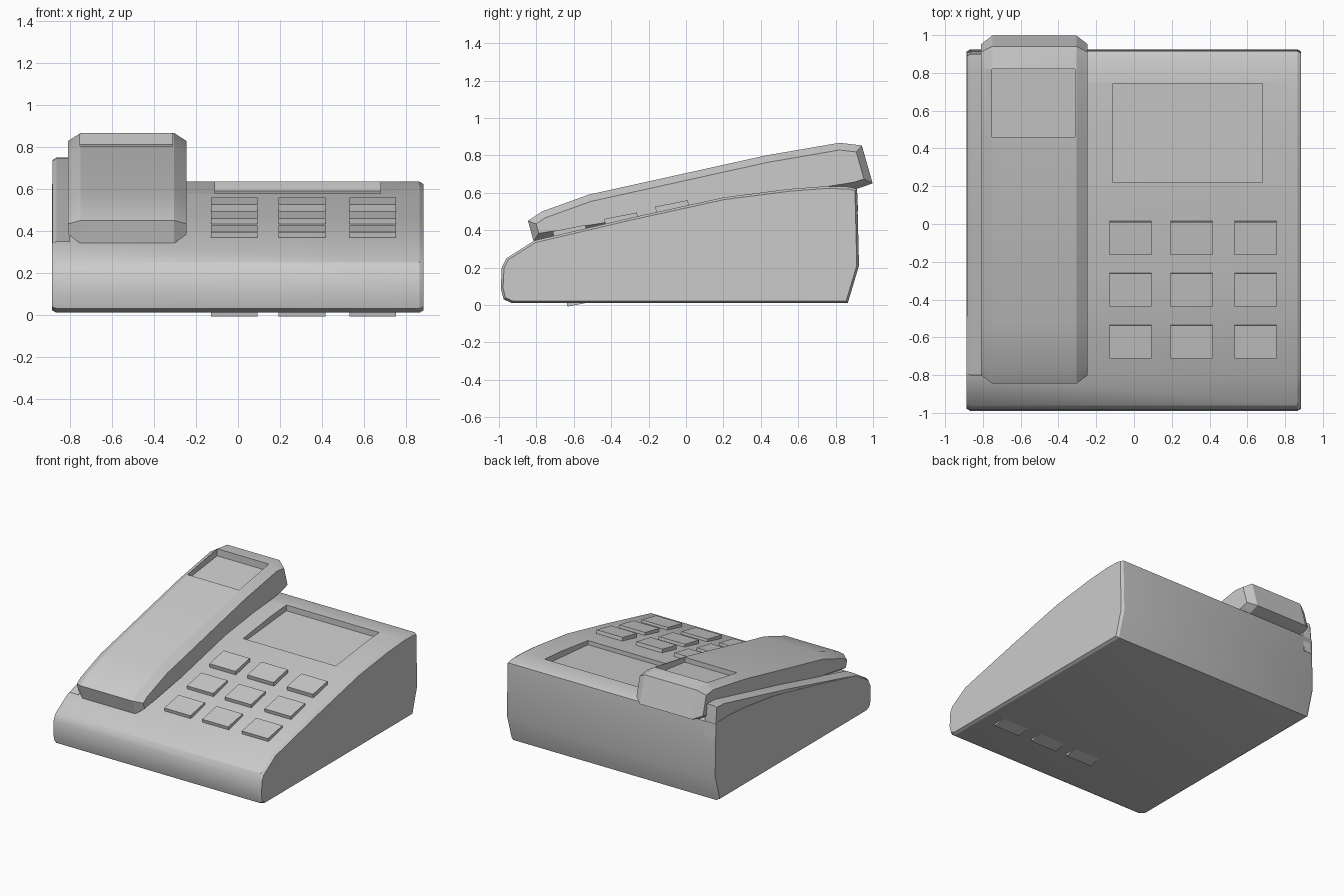
import bpy, bmesh, math
from mathutils import Vector, Matrix

if "Cube" in bpy.data.objects:
    bpy.data.objects.remove(bpy.data.objects["Cube"])


def inset_profile(pts, d):
    """Move each corner of a counter-clockwise outline inwards by d."""
    out, n = [], len(pts)
    for i in range(n):
        p, a, b = (Vector(pts[k % n]) for k in (i, i - 1, i + 1))
        e1, e2 = (p - a).normalized(), (b - p).normalized()
        n1, n2 = Vector((-e1.y, e1.x)), Vector((-e2.y, e2.x))
        m = (n1 + n2).normalized()
        out.append(p + m * d / max(m.dot(n1), 0.5))
    return out


def loft(name, profile, stations, smooth=30):
    """Sweep a y-z profile along x; stations are (x, inset) pairs."""
    area = sum(p[0] * q[1] - q[0] * p[1]
               for p, q in zip(profile, profile[1:] + profile[:1]))
    if area < 0:
        profile = profile[::-1]
    bm = bmesh.new()
    rings = [[bm.verts.new((x, p[0], p[1])) for p in inset_profile(profile, d)]
             for x, d in stations]
    n = len(profile)
    for r, s in zip(rings, rings[1:]):
        for i in range(n):
            j = (i + 1) % n
            bm.faces.new((r[i], r[j], s[j], s[i]))
    bm.faces.new(rings[0])
    bm.faces.new(rings[-1])
    bmesh.ops.recalc_face_normals(bm, faces=bm.faces)
    mesh = bpy.data.meshes.new(name)
    bm.to_mesh(mesh)
    bm.free()
    ob = bpy.data.objects.new(name, mesh)
    bpy.context.collection.objects.link(ob)
    if smooth:
        activate(ob)
        bpy.ops.object.shade_smooth_by_angle(angle=math.radians(smooth))
    return ob


def activate(ob):
    bpy.ops.object.select_all(action='DESELECT')
    ob.select_set(True)
    bpy.context.view_layer.objects.active = ob


def cut(ob, profile, x0, x1):
    """Sink a recess into ob."""
    cutter = loft("recess_cutter", profile, [(x0, 0), (x1, 0)], 0)
    cutter.hide_render = True
    mod = ob.modifiers.new("recess", 'BOOLEAN')
    mod.operation, mod.object, mod.solver = 'DIFFERENCE', cutter, 'EXACT'
    activate(ob)
    bpy.ops.object.modifier_apply(modifier=mod.name)
    bpy.data.objects.remove(cutter)


# Wedge-shaped base with a sunken screen
base = loft("base", [(-0.93, 0.01), (-0.975, 0.03), (-0.99, 0.09), (-0.985, 0.2),
                     (-0.96, 0.25), (-0.81, 0.345), (-0.3, 0.465), (0.2, 0.575),
                     (0.55, 0.62), (0.75, 0.635), (0.87, 0.632), (0.915, 0.62),
                     (0.925, 0.21), (0.865, 0.01)],
            [(-0.887, 0.012), (-0.865, 0), (0.865, 0), (0.885, 0.012)])
cut(base, [(0.22, 0.545), (0.745, 0.59), (0.745, 0.8), (0.22, 0.8)], -0.11, 0.68)

# Raised rail along the left of the handset
loft("left_rail", [(-0.83, 0.31), (-0.8, 0.35), (0, 0.555), (0.8, 0.745),
                   (0.9, 0.75), (0.915, 0.6), (0.92, 0.5), (0.3, 0.4)],
     [(-0.885, 0.012), (-0.865, 0), (-0.80, 0)])

# Handset with chamfered sides and a sunken earpiece panel
handset = loft("handset", [(-0.815, 0.34), (-0.845, 0.45), (-0.77, 0.50),
                           (-0.52, 0.59), (0.43, 0.80), (0.82, 0.867),
                           (0.94, 0.853), (0.998, 0.65), (0.91, 0.62)],
               [(-0.81, 0.038), (-0.75, 0), (-0.305, 0), (-0.245, 0.038)])
cut(handset, [(0.46, 0.768), (0.82, 0.812), (0.82, 1.0), (0.46, 1.0)], -0.752, -0.312)

# Three by three tilted keys, deep enough to reach the underside
tilt, depth = math.atan(0.195), 0.41
for row, (y, z) in enumerate([(-0.625, 0.411), (-0.35, 0.477), (-0.0775, 0.543)]):
    for col, x in enumerate((-0.0175, 0.305, 0.6425)):
        bpy.ops.mesh.primitive_cube_add(size=1)
        key = bpy.context.object
        key.name = f"key_{row + 1}_{col + 1}"
        key.data.transform(Matrix.Translation((0, 0, -0.5)))
        key.scale = (0.222, 0.178, depth)
        key.rotation_euler.x = tilt
        key.location = (x, y, z)
